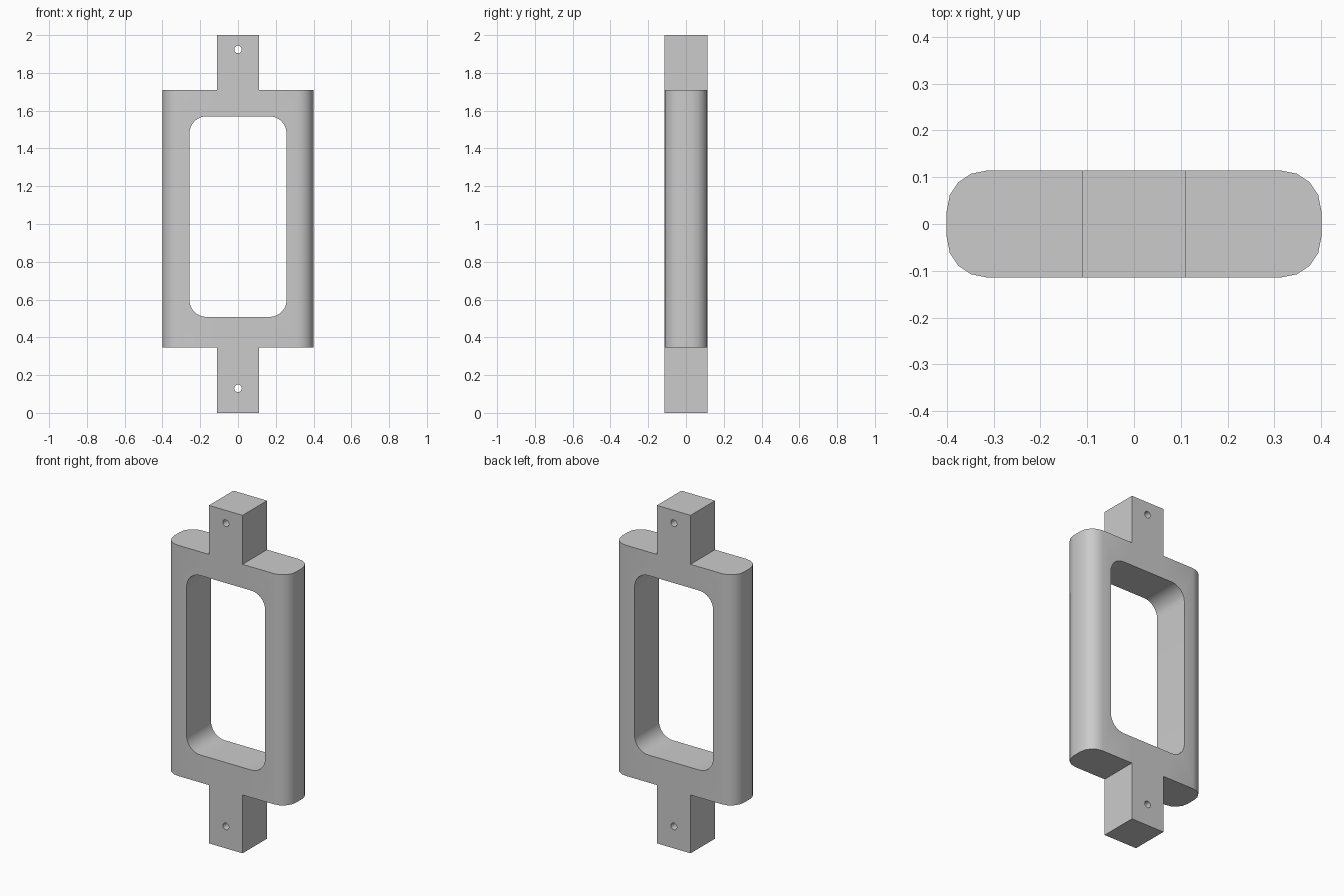
import bpy
import bmesh
from math import pi, cos, sin, radians

cube = bpy.data.objects.get("Cube")
if cube:
    bpy.data.objects.remove(cube, do_unlink=True)

HALF_DEPTH = 0.114
TAB_HALF = 0.11
BODY_LOW, BODY_HIGH, TOP = 0.345, 1.71, 2.0

grey = bpy.data.materials.new("plain_grey")
grey.use_nodes = True
colour = (0.6, 0.6, 0.6, 1)
grey.diffuse_color = colour
grey.node_tree.nodes["Principled BSDF"].inputs["Base Color"].default_value = colour


def rounded_rect(half_w, half_h, radius, steps):
    """Counter-clockwise outline of a rectangle with rounded corners."""
    points = []
    for corner, (sx, sy) in enumerate([(1, 1), (-1, 1), (-1, -1), (1, -1)]):
        for i in range(steps + 1):
            a = (corner + i / steps) * pi / 2
            points.append((sx * (half_w - radius) + radius * cos(a),
                           sy * (half_h - radius) + radius * sin(a)))
    return points


def make_object(name, bm):
    bmesh.ops.recalc_face_normals(bm, faces=bm.faces)
    mesh = bpy.data.meshes.new(name)
    bm.to_mesh(mesh)
    bm.free()
    mesh.materials.append(grey)
    obj = bpy.data.objects.new(name, mesh)
    bpy.context.collection.objects.link(obj)
    return obj


def extrude(bm, face, vector):
    geom = bmesh.ops.extrude_face_region(bm, geom=[face])["geom"]
    verts = [g for g in geom if isinstance(g, bmesh.types.BMVert)]
    bmesh.ops.translate(bm, verts=verts, vec=vector)


def cutter(name, outline, z):
    """Prism running front to back through the frame."""
    bm = bmesh.new()
    face = bm.faces.new([bm.verts.new((x, -0.2, z + h)) for x, h in outline])
    extrude(bm, face, (0, 0.4, 0))
    obj = make_object(name, bm)
    obj.hide_render = True
    return obj


# Frame body: rounded plan, extruded upward
bm = bmesh.new()
plan = rounded_rect(0.4, HALF_DEPTH, 0.085, 4)
base = bm.faces.new([bm.verts.new((x, y, BODY_LOW)) for x, y in plan])
extrude(bm, base, (0, 0, BODY_HIGH - BODY_LOW))

# Split off the middle strip and pull its two ends out as mounting tabs
for x in (-TAB_HALF, TAB_HALF):
    bmesh.ops.bisect_plane(bm, geom=bm.verts[:] + bm.edges[:] + bm.faces[:],
                           plane_co=(x, 0, 0), plane_no=(1, 0, 0))
bm.normal_update()
for z, length in ((BODY_LOW, -BODY_LOW), (BODY_HIGH, TOP - BODY_HIGH)):
    end = next(f for f in bm.faces
               if all(abs(v.co.z - z) < 1e-4 and abs(v.co.x) < TAB_HALF + 1e-3
                      for v in f.verts))
    extrude(bm, end, (0, 0, length))
    if end.is_valid:
        bm.faces.remove(end)
frame = make_object("handle_frame", bm)

# Grip opening and the pin hole in each tab
pin = rounded_rect(0.02, 0.02, 0.0199, 5)
cutters = [cutter("grip_opening_cutter", rounded_rect(0.257, 0.531, 0.09, 8), 1.039),
           cutter("lower_pin_cutter", pin, 0.13),
           cutter("upper_pin_cutter", pin, 1.924)]
bpy.context.view_layer.objects.active = frame
for c in cutters:
    mod = frame.modifiers.new(c.name, "BOOLEAN")
    mod.operation = "DIFFERENCE"
    mod.solver = "EXACT"
    mod.object = c
    bpy.ops.object.modifier_apply(modifier=mod.name)
    bpy.data.objects.remove(c, do_unlink=True)

# Smooth the rounded sides, keep the hard edges
bpy.ops.object.select_all(action="DESELECT")
frame.select_set(True)
bpy.ops.object.shade_smooth_by_angle(angle=radians(30))
